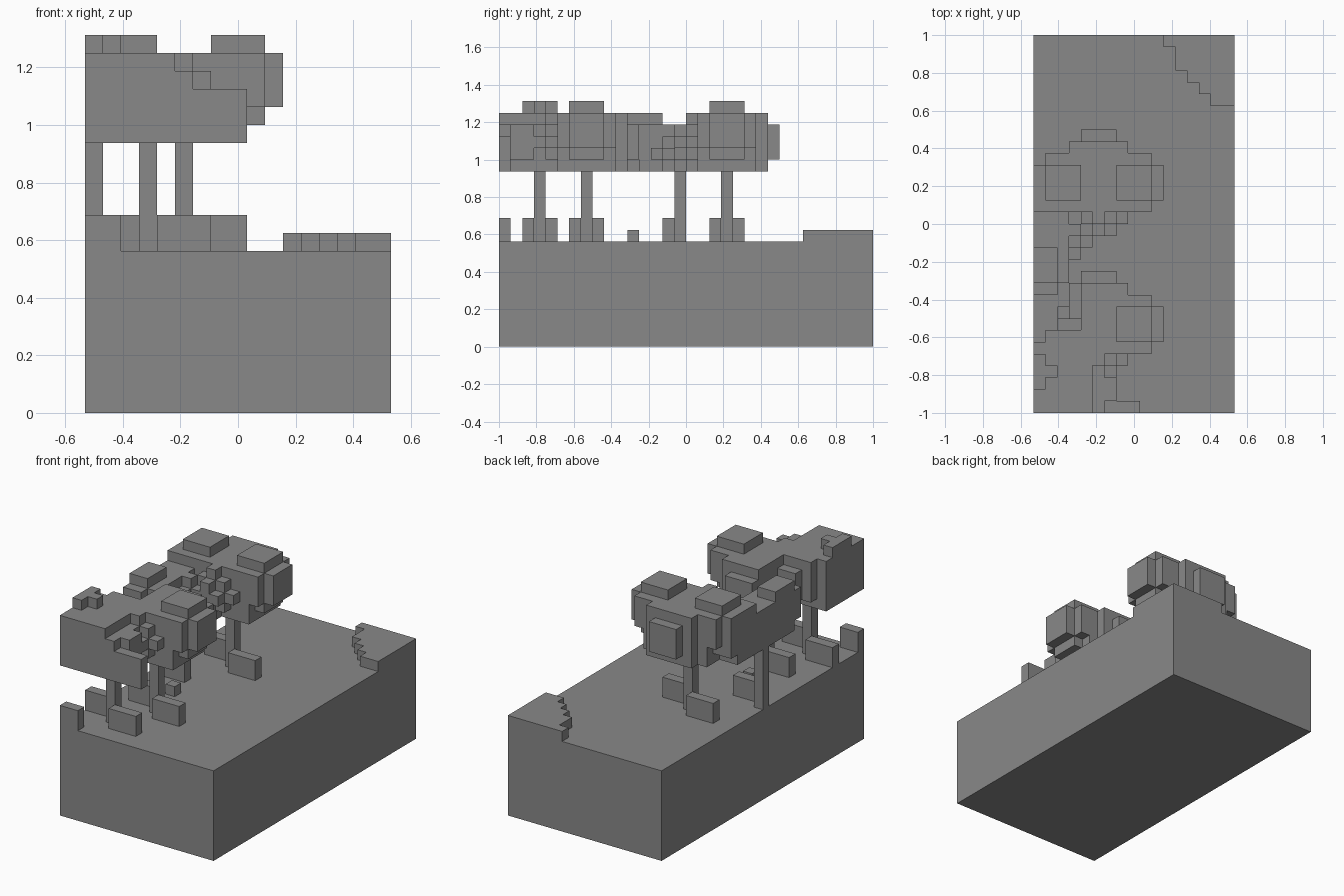
import bpy
import bmesh

if "Cube" in bpy.data.objects:
    bpy.data.objects.remove(bpy.data.objects["Cube"], do_unlink=True)

UNIT = 1 / 16
SIZE = (17, 32, 21)
GROUND = 9
CANOPY = 15

stone = bpy.data.materials.new("plain_grey")
stone.use_nodes = True
GREY = (0.25, 0.25, 0.25, 1)
stone.diffuse_color = GREY
stone.node_tree.nodes["Principled BSDF"].inputs["Base Color"].default_value = GREY

parts = {}
taken = set()


def cells(lo, hi):
    """All grid cells of a block, clipped to the plot."""
    spans = [range(max(0, int(a)), min(s, int(b))) for a, b, s in zip(lo, hi, SIZE)]
    return {(i, j, k) for i in spans[0] for j in spans[1] for k in spans[2]}


def claim(name, found):
    """Give a part those cells no earlier part has."""
    new = found - taken
    taken.update(new)
    parts.setdefault(name, set()).update(new)


def block(name, lo, hi):
    claim(name, cells(lo, hi))


def skin(name, filled):
    """Mesh only the outer faces of a part's cells."""
    bm = bmesh.new()
    corners = {}

    def vert(p):
        if p not in corners:
            corners[p] = bm.verts.new(((p[0] - SIZE[0] / 2) * UNIT,
                                       (p[1] - SIZE[1] / 2) * UNIT, p[2] * UNIT))
        return corners[p]

    for cell in filled:
        for axis in range(3):
            for side in (0, 1):
                beside = list(cell)
                beside[axis] += 2 * side - 1
                if tuple(beside) in taken:
                    continue
                ring = []
                for u, v in ((0, 0), (1, 0), (1, 1), (0, 1)):
                    p = list(cell)
                    p[axis] += side
                    p[(axis + 1) % 3] += u
                    p[(axis + 2) % 3] += v
                    ring.append(vert(tuple(p)))
                bm.faces.new(ring if side else ring[::-1])
    mesh = bpy.data.meshes.new(name)
    bm.to_mesh(mesh)
    bm.free()
    mesh.materials.append(stone)
    bpy.context.collection.objects.link(bpy.data.objects.new(name, mesh))


def crown_shape():
    """Leaf cells around a trunk at the origin, top at height 0."""
    shape = set()

    def add(x0, x1, y0, y1, z0, z1):
        shape.update((i, j, k) for i in range(x0, x1 + 1)
                     for j in range(y0, y1 + 1) for k in range(z0, z1))

    add(-4, 4, -2, 2, -3, 0)     # long body
    add(-5, 5, -1, 1, -3, 0)     # end bumps
    add(-4, 4, -1, 1, -4, 0)     # lower body
    add(-3, 3, -2, 2, -5, 0)     # underside
    add(-2, 2, 0, 3, -5, 0)      # back shoulder
    add(-1, 1, 0, 4, -4, -1)     # back bump
    add(-1, 1, -3, 0, -4, -1)    # cross shaped front bumps
    add(-2, 2, -3, 0, -3, -2)
    add(0, 0, -3, 0, -5, 0)
    add(0, 0, -4, 0, -4, -1)
    add(-1, 1, -4, 0, -3, -2)
    for x in (-3, 3):            # raised tops
        add(x - 1, x + 1, -1, 1, 0, 1)
    return shape


def crown(name, x, y, top, turned=False, west=0):
    found = set()
    for i, j, k in crown_shape():
        if turned:
            i, j = -j, i
        p = (x + i, y + j, top + k)
        if p[0] >= west and 0 <= p[1] < SIZE[1] and p[2] >= CANOPY:
            found.add(p)
    claim(name, found)


# Earth and the stepped rise in the back corner
block("earth", (0, 0, 0), (17, 32, GROUND))
for i, j in ((11, 31), (12, 29), (13, 28), (14, 27), (15, 26)):
    block("stepped_rise", (i, j, GROUND), (17, 32, GROUND + 1))

# Trunks with a bush on either side
TRUNKS = ((3, 3), (5, 7), (0, 15), (5, 19))
for n, (x, y) in enumerate(TRUNKS, 1):
    block(f"trunk_{n}", (x, y, GROUND), (x + 1, y + 1, CANOPY + 1))
    block(f"bushes_{n}", (x + 1, y - 1, GROUND), (x + 4, y, GROUND + 2))
    block(f"bushes_{n}", (x - 3, y + 1, GROUND), (x, y + 2, GROUND + 2))
block("corner_bush", (0, 0, GROUND), (2, 1, GROUND + 2))
block("small_stone", (4, 11, GROUND), (5, 12, GROUND + 1))

# Whole crowns
crown("back_crown", 5, 19, 20)
crown("side_crown", 0, 15, 19, turned=True)
crown("middle_crown", 5, 7, 20, west=4)

# Crown cut off by the front corner
for lo, hi in (((0, 0, 15), (5, 4, 20)), ((0, 4, 15), (5, 6, 20)),
               ((1, 6, 16), (4, 7, 20)), ((2, 7, 16), (4, 8, 19)),
               ((3, 8, 16), (4, 11, 18)), ((5, 0, 15), (6, 4, 19)),
               ((6, 1, 16), (7, 3, 19)), ((0, 0, 15), (9, 1, 18)),
               ((0, 2, 20), (1, 5, 21)), ((1, 3, 20), (2, 4, 21))):
    block("front_crown", lo, hi)

for part, filled in parts.items():
    if filled:
        skin(part, filled)
